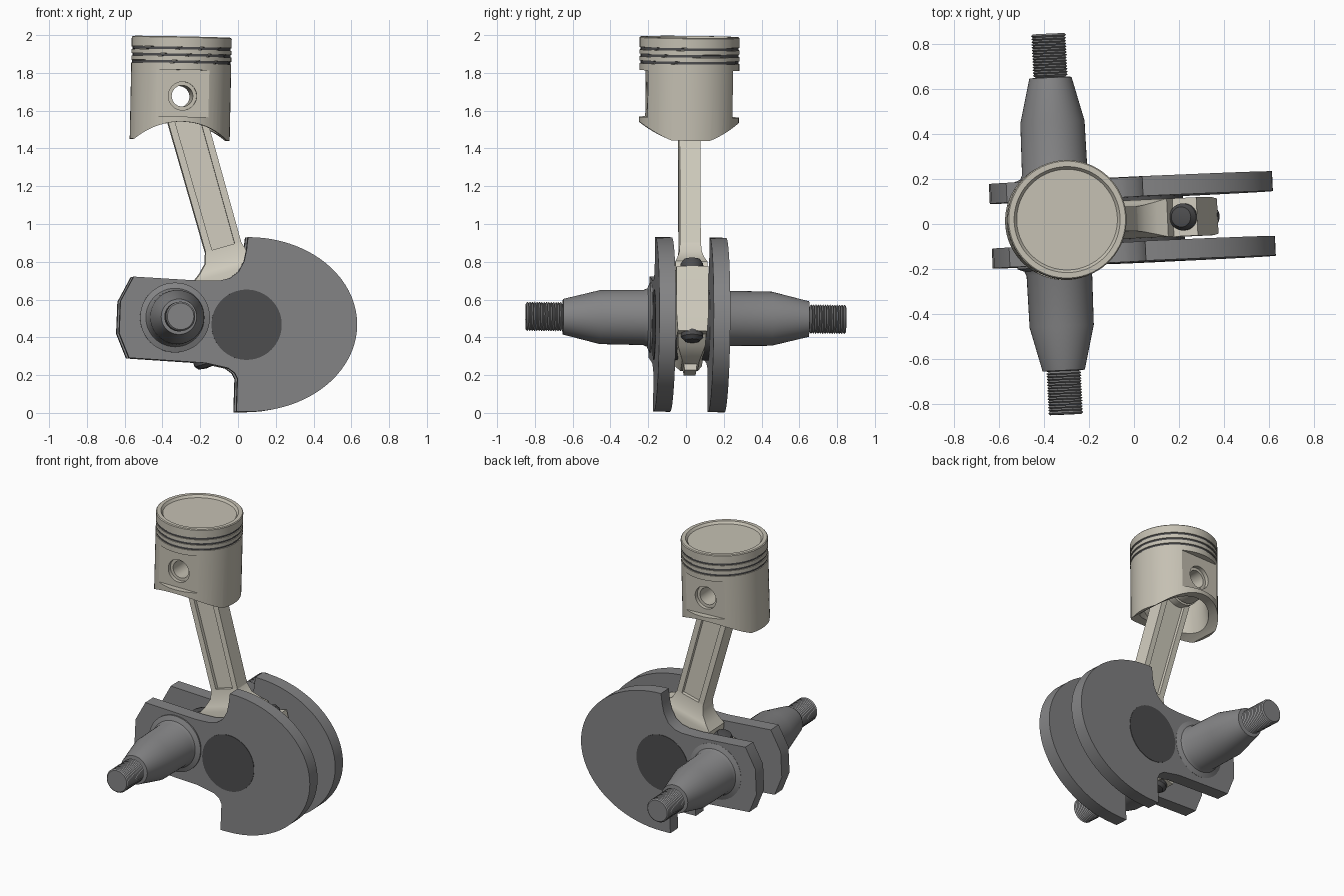
import bpy, bmesh
from math import cos, sin, pi, radians
from mathutils import Matrix, Vector

cube = bpy.data.objects.get("Cube")
if cube:
    bpy.data.objects.remove(cube, do_unlink=True)


def material(name, rgb):
    m = bpy.data.materials.new(name)
    m.use_nodes = True
    m.diffuse_color = (*rgb, 1)
    node = next(n for n in m.node_tree.nodes if n.type == 'BSDF_PRINCIPLED')
    node.inputs["Base Color"].default_value = (*rgb, 1)
    return m


ALLOY = material("piston alloy", (0.56, 0.53, 0.45))
ROD = material("rod steel", (0.64, 0.61, 0.52))
GREY = material("crank grey", (0.23, 0.23, 0.235))
DARK = material("dark steel", (0.075, 0.075, 0.078))

# Frames: whole assembly, piston and connecting rod
CY = 0.014
WHOLE = Matrix.Rotation(radians(2.6), 4, 'Z') @ Matrix.Rotation(radians(-0.55), 4, 'X')
PISTON = WHOLE @ Matrix.Translation((-0.303, CY, 1.676)) @ Matrix.Rotation(radians(1.2), 4, 'Y')
CRANK_PIN = WHOLE @ Matrix.Translation((0.038, CY, 0.465))
ROD_FRAME = CRANK_PIN @ Matrix.Rotation(radians(-15.8), 4, 'Y')
ALONG_Y = Matrix.Rotation(radians(-90), 4, 'X')   # turns a lathe axis to +y


def make(name, bm, frame, mat):
    bmesh.ops.recalc_face_normals(bm, faces=bm.faces[:])
    bmesh.ops.transform(bm, matrix=frame, verts=bm.verts[:])
    mesh = bpy.data.meshes.new(name)
    bm.to_mesh(mesh)
    bm.free()
    ob = bpy.data.objects.new(name, mesh)
    bpy.context.collection.objects.link(ob)
    mesh.materials.append(mat)
    return ob


def lathe(name, profile, frame, mat, steps=48):
    """Spin (radius, height) points around z."""
    bm = bmesh.new()
    vs = [bm.verts.new((r, 0, h)) for r, h in profile]
    es = [bm.edges.new(p) for p in zip(vs, vs[1:])]
    bmesh.ops.spin(bm, geom=vs + es, cent=(0, 0, 0), axis=(0, 0, 1),
                   angle=2 * pi, steps=steps)
    bmesh.ops.remove_doubles(bm, verts=bm.verts[:], dist=1e-5)
    return make(name, bm, frame, mat)


def cylinder(name, r, h0, h1, frame, mat, steps=48):
    return lathe(name, [(0, h0), (r, h0), (r, h1), (0, h1)], frame, mat, steps)


def tube(name, r0, r1, h0, h1, frame, mat):
    return lathe(name, [(r0, h0), (r1, h0), (r1, h1), (r0, h1), (r0, h0)], frame, mat)


def prism(name, outline, y0, y1, frame, mat):
    """Extrude an (x, z) outline along y."""
    bm = bmesh.new()
    face = bm.faces.new([bm.verts.new((x, y0, z)) for x, z in outline])
    new = bmesh.ops.extrude_face_region(bm, geom=[face])["geom"]
    bmesh.ops.translate(bm, vec=(0, y1 - y0, 0),
                        verts=[g for g in new if isinstance(g, bmesh.types.BMVert)])
    return make(name, bm, frame, mat)


def box(name, x0, x1, y0, y1, z0, z1, frame, mat):
    return prism(name, [(x0, z0), (x1, z0), (x1, z1), (x0, z1)], y0, y1, frame, mat)


def loft(name, sections, frame, mat):
    """Join rectangles given as (height, half width, half depth)."""
    bm = bmesh.new()
    rings = [[bm.verts.new((sx * w, sy * d, h))
              for sx, sy in ((-1, -1), (1, -1), (1, 1), (-1, 1))] for h, w, d in sections]
    for a, b in zip(rings, rings[1:]):
        for i in range(4):
            j = (i + 1) % 4
            bm.faces.new((a[i], a[j], b[j], b[i]))
    bm.faces.new(rings[0])
    bm.faces.new(rings[-1])
    return make(name, bm, frame, mat)


def cut(ob, cutters):
    for c in cutters:
        c.hide_render = True
        mod = ob.modifiers.new("cut", 'BOOLEAN')
        mod.operation, mod.solver, mod.object = 'DIFFERENCE', 'EXACT', c
    bpy.context.view_layer.update()
    evaluated = ob.evaluated_get(bpy.context.evaluated_depsgraph_get())
    result = bpy.data.meshes.new_from_object(evaluated)
    ob.modifiers.clear()
    ob.data = result
    for c in cutters:
        bpy.data.objects.remove(c, do_unlink=True)


# Piston: dished crown, three ring grooves, hollow skirt
GROOVES = (0.253, 0.217, 0.181)
profile = [(0, 0.3), (0.224, 0.3), (0.236, 0.315), (0.26, 0.315), (0.265, 0.31)]
for g in GROOVES:
    profile += [(0.265, g + 0.007), (0.25, g + 0.007), (0.25, g - 0.007), (0.265, g - 0.007)]
profile += [(0.265, -0.23), (0.215, -0.23), (0.2, -0.1), (0.2, 0.15), (0, 0.17)]
piston = lathe("piston", profile, PISTON, ALLOY, 64)
PIN_AXIS = PISTON @ ALONG_Y
cutters = [box("pad_cutter", -0.15, 0.15, min(s * 0.225, s * 0.4), max(s * 0.225, s * 0.4),
               -0.11, 0.138, PISTON, ALLOY) for s in (-1, 1)]
cutters.append(cylinder("skirt_cutter", 0.367, -0.5, 0.5,
                        PISTON @ Matrix.Translation((0, 0, -0.503)) @ ALONG_Y, ALLOY, 96))
cutters.append(cylinder("pin_hole_cutter", 0.075, -0.5, 0.5, PIN_AXIS, ALLOY))
cut(piston, cutters)

for i, g in enumerate(GROOVES):
    tube(f"piston_ring_{i + 1}", 0.245, 0.26, g - 0.0065, g + 0.0065, PISTON, DARK)
for side, (h0, h1) in {"front": (-0.205, -0.09), "back": (0.09, 0.205)}.items():
    tube(f"pin_boss_{side}", 0.075, 0.12, h0, h1, PIN_AXIS, ALLOY)
tube("wrist_pin", 0.056, 0.076, -0.2, 0.2, PIN_AXIS, ALLOY)

# Connecting rod: fluted shank, flared foot, split big end
LENGTH = 1.258
tube("rod_small_end", 0.074, 0.125, -0.08, 0.08,
     ROD_FRAME @ Matrix.Translation((0, 0, LENGTH)) @ ALONG_Y, ROD)
box("rod_web", -0.07, 0.07, -0.032, 0.032, 0.38, LENGTH - 0.1, ROD_FRAME, ROD)
for side, s in (("right", -1), ("left", 1)):
    prism(f"rod_flange_{side}", [(s * 0.062, 0.38), (s * 0.098, 0.38),
          (s * 0.102, LENGTH - 0.08), (s * 0.066, LENGTH - 0.08)],
          -0.055, 0.055, ROD_FRAME, ROD)
loft("rod_foot", [(0.43, 0.097, 0.055), (0.37, 0.115, 0.06), (0.325, 0.16, 0.073),
                  (0.295, 0.2, 0.085), (0.23, 0.21, 0.085)], ROD_FRAME, ROD)
loft("rod_big_end", [(0.235, 0.32, 0.085), (-0.02, 0.32, 0.085), (-0.12, 0.315, 0.078)],
     ROD_FRAME, ROD)
loft("rod_cap", [(-0.11, 0.26, 0.076), (-0.17, 0.2, 0.072), (-0.225, 0.1, 0.045),
                 (-0.23, 0.06, 0.034), (-0.262, 0.055, 0.032)], ROD_FRAME, ROD)

# Big end bolts with domed heads and nuts
for side, s in (("right", -1), ("left", 1)):
    frame = ROD_FRAME @ Matrix.Translation((s * 0.26, 0, 0))
    lathe(f"bolt_head_{side}", [(0, 0.23), (0.06, 0.23), (0.06, 0.262), (0.045, 0.285),
                                (0, 0.295)], frame, DARK, 32)
    lathe(f"bolt_nut_{side}", [(0, -0.11), (0.058, -0.11), (0.058, -0.14), (0.04, -0.16),
                               (0, -0.165)], frame, DARK, 32)

# Crank webs: half-ellipse counterweight with a chamfered arm
outline = [(0.046 + 0.578 * cos(t), 0.467 + 0.462 * sin(t))
           for t in (pi / 2 - pi * i / 40 for i in range(41))]
outline += [(-0.016, 0.005), (-0.01, 0.18), (-0.025, 0.21), (-0.06, 0.236), (-0.18, 0.263),
            (-0.585, 0.29), (-0.637, 0.42), (-0.63, 0.59), (-0.56, 0.72), (-0.2, 0.698),
            (-0.1, 0.7), (-0.05, 0.712), (-0.005, 0.745), (0.025, 0.8), (0.038, 0.86)]
prism("crank_web_front", outline, CY - 0.188, CY - 0.1, WHOLE, GREY)
prism("crank_web_back", outline, CY + 0.1, CY + 0.188, WHOLE, GREY)
cylinder("crank_pin", 0.186, -0.191, 0.191, CRANK_PIN @ ALONG_Y, DARK, 64)

# Tapered main shafts with collars and threaded ends
shaft = [(0, 0.11), (0.185, 0.11), (0.185, 0.193), (0.155, 0.205), (0.146, 0.225),
         (0.143, 0.455), (0.094, 0.652), (0.066, 0.655)]
RIDGES = 14
for i in range(RIDGES):
    h = 0.66 + 0.175 * i / RIDGES
    shaft += [(0.078, h + 0.004), (0.07, h + 0.01)]
shaft += [(0.078, 0.84), (0.07, 0.848), (0, 0.848)]
SHAFT = WHOLE @ Matrix.Translation((-0.342, CY - 0.004, 0.503))
for side, turn in (("back", -90), ("front", 90)):
    lathe(f"main_shaft_{side}", shaft, SHAFT @ Matrix.Rotation(radians(turn), 4, 'X'), GREY)

# Smooth shading that keeps sharp edges
for ob in bpy.context.collection.objects:
    if ob.type == 'MESH' and any(m in (ALLOY, ROD, GREY, DARK) for m in ob.data.materials):
        bpy.ops.object.select_all(action='DESELECT')
        ob.select_set(True)
        bpy.context.view_layer.objects.active = ob
        bpy.ops.object.shade_smooth_by_angle(angle=radians(30))
